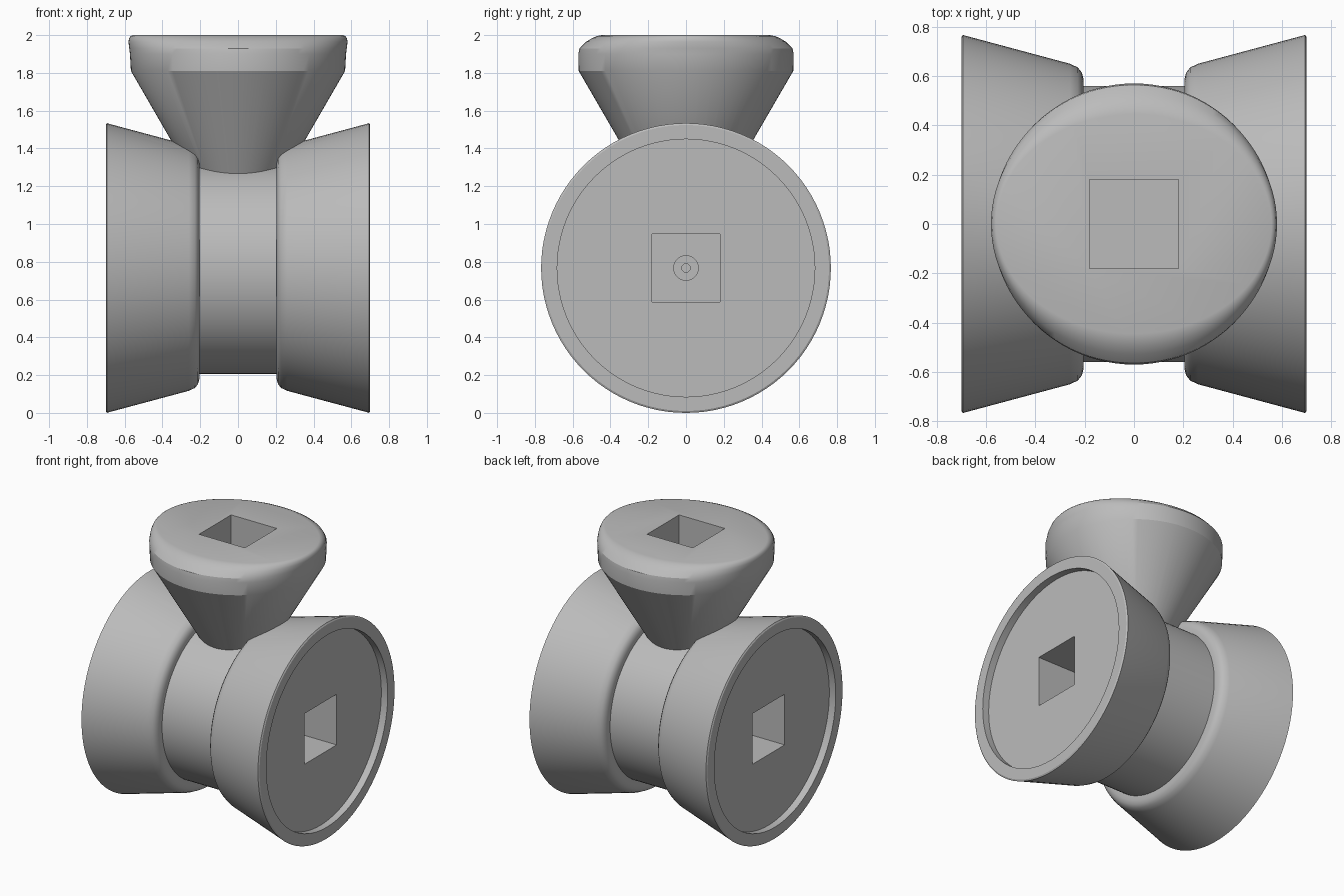
import bpy, bmesh, math
from mathutils import Matrix

old = bpy.data.objects.get("Cube")
if old:
    bpy.data.objects.remove(old, do_unlink=True)

SEGMENTS = 96
AXLE_Z = 0.767
POCKET = 0.36

grey = bpy.data.materials.new("mid grey")
grey.use_nodes = True
grey.diffuse_color = (0.5, 0.5, 0.5, 1)
grey.node_tree.nodes["Principled BSDF"].inputs["Base Color"].default_value = (0.5, 0.5, 0.5, 1)


def add_object(name, bm, matrix=None):
    if matrix:
        bm.transform(matrix)
    bmesh.ops.recalc_face_normals(bm, faces=bm.faces)
    mesh = bpy.data.meshes.new(name)
    bm.to_mesh(mesh)
    bm.free()
    mesh.materials.append(grey)
    obj = bpy.data.objects.new(name, mesh)
    bpy.context.collection.objects.link(obj)
    return obj


def loft(name, rings, matrix=None):
    """Stack of elliptical rings (height, x radius, y radius), capped at both ends."""
    bm = bmesh.new()
    loops = []
    for h, rx, ry in rings:
        angles = [math.tau * i / SEGMENTS for i in range(SEGMENTS)]
        loops.append([bm.verts.new((rx * math.cos(a), ry * math.sin(a), h)) for a in angles])
    for a, b in zip(loops, loops[1:]):
        for i in range(SEGMENTS):
            j = (i + 1) % SEGMENTS
            bm.faces.new((a[i], a[j], b[j], b[i]))
    bm.faces.new(loops[0])
    bm.faces.new(loops[-1])
    return add_object(name, bm, matrix)


def box(name, size, centre):
    bm = bmesh.new()
    bmesh.ops.create_cube(bm, size=1)
    return add_object(name, bm, Matrix.Translation(centre) @ Matrix.Diagonal((*size, 1)))


def combine(target, tool, operation):
    bpy.context.view_layer.objects.active = target
    mod = target.modifiers.new("combine", 'BOOLEAN')
    mod.operation = operation
    mod.solver = 'EXACT'
    mod.object = tool
    bpy.ops.object.modifier_apply(modifier=mod.name)
    bpy.data.objects.remove(tool, do_unlink=True)


# Spool: half profile mirrored along the axle
axle = Matrix.Translation((0, 0, AXLE_Z)) @ Matrix.Rotation(math.pi / 2, 4, 'Y')
half = [(0.205, 0.56), (0.205, 0.59), (0.212, 0.615), (0.228, 0.635), (0.26, 0.65),
        (0.685, 0.764), (0.694, 0.767), (0.7, 0.757)]
profile = [(-x, r) for x, r in reversed(half)] + half
body = loft("spool_with_knob", [(x, r, r) for x, r in profile], axle)

# Knob: cone rising to a round rim that closes into an oval top
knob = loft("knob", [(1.15, 0.185, 0.185), (1.81, 0.567, 0.568), (1.9, 0.572, 0.57),
                     (1.93, 0.576, 0.564), (1.965, 0.58, 0.528), (1.985, 0.576, 0.495),
                     (1.995, 0.568, 0.47), (2.0, 0.558, 0.445)])
combine(body, knob, 'UNION')

# Dished ends with square sockets and a stepped pin hole
for side in (-1, 1):
    def drill(radius, start, end):
        combine(body, loft("drill", [(side * start, radius, radius), (side * end, radius, radius)], axle),
                'DIFFERENCE')

    drill(0.682, 0.65, 0.8)
    combine(body, box("socket_cutter", (0.5, POCKET, POCKET), (side * 0.5, 0, AXLE_Z)), 'DIFFERENCE')
    drill(0.065, 0.2, 0.3)
    drill(0.022, 0.15, 0.25)

# Square socket in the knob top
combine(body, box("top_socket_cutter", (POCKET, POCKET, 0.5), (0, 0, 1.85)), 'DIFFERENCE')

bpy.ops.object.select_all(action='DESELECT')
body.select_set(True)
bpy.context.view_layer.objects.active = body
bpy.ops.object.shade_smooth_by_angle(angle=math.radians(28))
